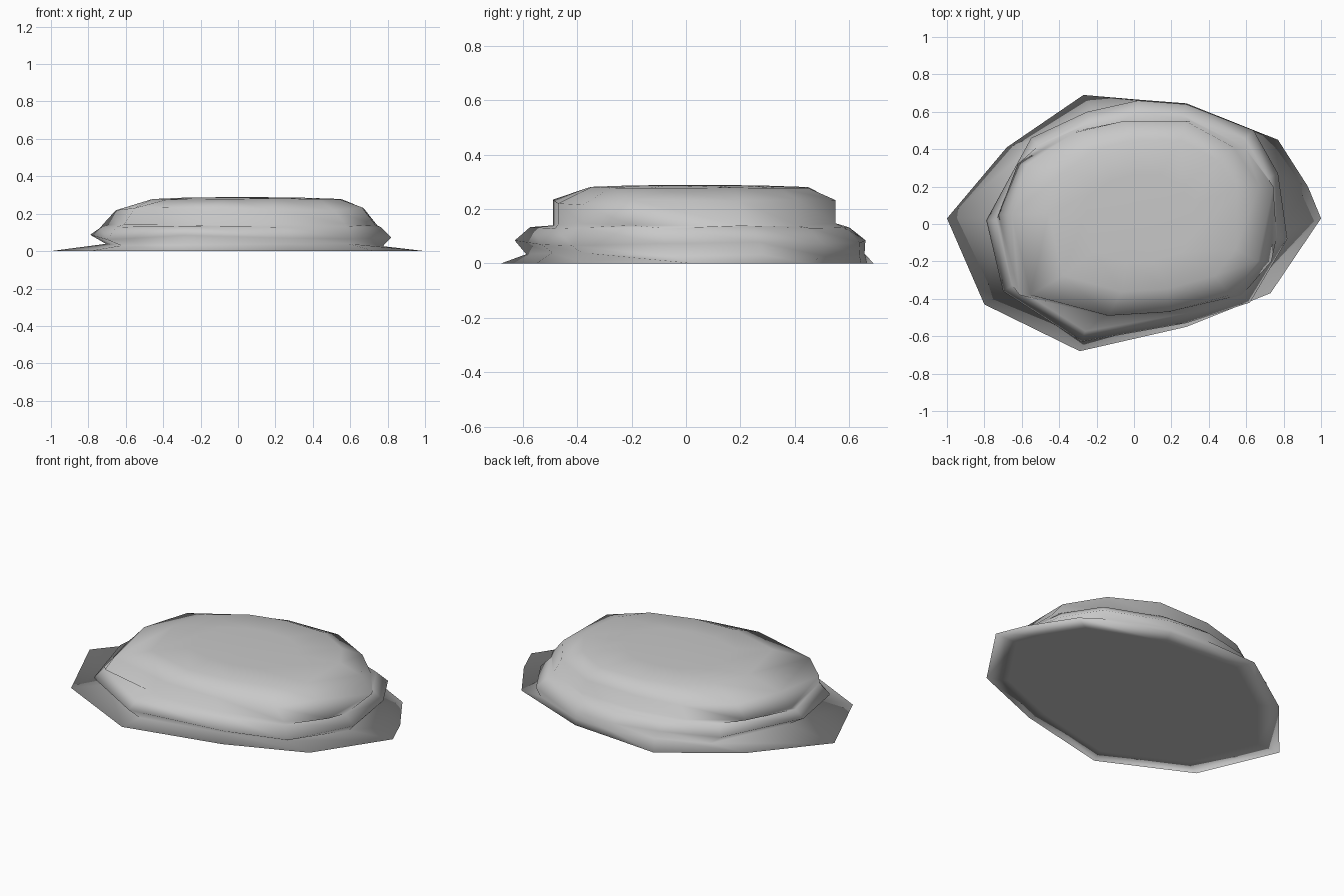
import bpy, bmesh, random

if "Cube" in bpy.data.objects:
    bpy.data.objects.remove(bpy.data.objects["Cube"])

random.seed(4)

# Outlines seen from above, running clockwise from the left tip
base = [(-1, .03), (-.68, .41), (-.27, .69), (.02, .665), (.28, .645), (.77, .45),
        (.93, .2), (1, .03), (.73, -.37), (.28, -.55), (-.29, -.68), (-.8, -.43)]
bulge = [(-.79, .02), (-.55, .46), (-.25, .6), (.02, .66), (.28, .64), (.64, .5),
         (.77, .27), (.82, -.08), (.62, -.42), (.28, -.53), (-.28, -.63), (-.7, -.36)]
upper = [(-.71, .05), (-.61, .32), (-.34, .49), (-.06, .55), (.3, .55), (.58, .41),
         (.73, .2), (.72, -.2), (.56, -.38), (.2, -.47), (-.15, -.49), (-.6, -.38)]

# Layers: outline, x scale, y scale, x shift, y shift, height, height variation
layers = [
    (base, .85, .85, 0, 0, 0, 0),
    (base, 1, 1, 0, 0, 0, 0),
    (bulge, .92, .965, .02, .02, .033, .008),
    (bulge, 1, 1, 0, 0, .075, .015),
    (bulge, .93, .91, 0, 0, .132, .006),
    (upper, 1.02, 1, 0, 0, .143, .006),
    (upper, .92, 1, 0, 0, .225, .01),
    (upper, .7, .78, .04, .02, .279, .003),
    (upper, .4, .45, .02, .02, .287, 0),
]

# Rock body lofted through the layers
bm = bmesh.new()
rings = [[bm.verts.new((x * sx + dx, y * sy + dy, z + random.uniform(-dz, dz)))
          for x, y in outline] for outline, sx, sy, dx, dy, z, dz in layers]
n = len(base)
for low, high in zip(rings, rings[1:]):
    for i in range(n):
        j = (i + 1) % n
        bm.faces.new((low[i], high[i], high[j], low[j]))
bm.faces.new(rings[0])
centre = bm.verts.new((.02, .03, .289))
for i in range(n):
    bm.faces.new((rings[-1][i], centre, rings[-1][(i + 1) % n]))
bmesh.ops.recalc_face_normals(bm, faces=bm.faces[:])

mesh = bpy.data.meshes.new("flat_rock")
bm.to_mesh(mesh)
bm.free()
rock = bpy.data.objects.new("flat_rock", mesh)
bpy.context.collection.objects.link(rock)

# Stone colour
stone = bpy.data.materials.new("stone grey")
stone.diffuse_color = (.58, .58, .58, 1)
stone.use_nodes = True
stone.node_tree.nodes["Principled BSDF"].inputs["Base Color"].default_value = stone.diffuse_color
mesh.materials.append(stone)

# Soft, fully smooth shading
mesh.shade_smooth()
